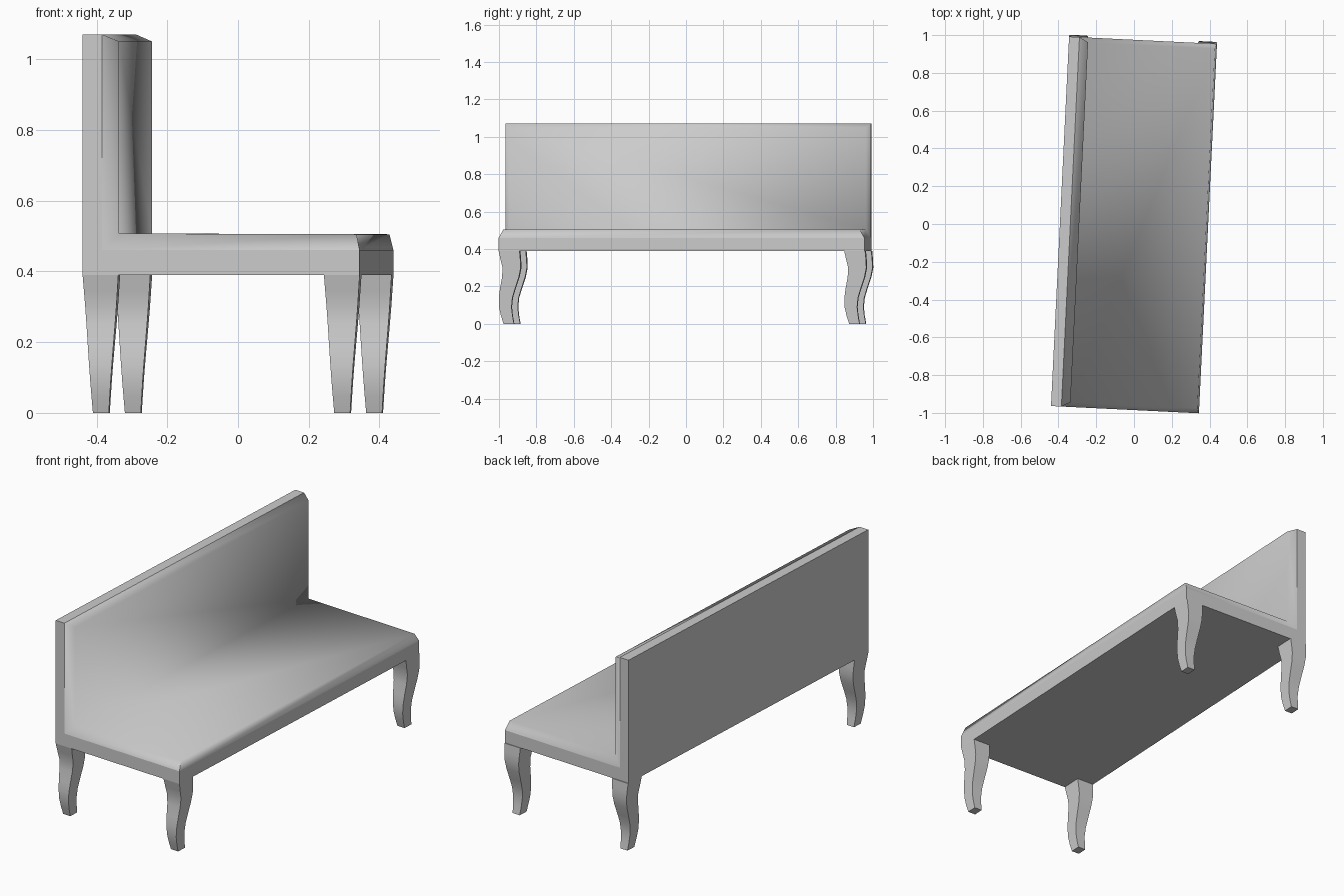
import bpy, math
from mathutils import Matrix

if "Cube" in bpy.data.objects:
    bpy.data.objects.remove(bpy.data.objects["Cube"])

A, B = 0.392, 0.979                  # half depth (x) and half length (y)
Z0, Z1, TOP = 0.39, 0.46, 1.07       # frame underside, seat frame top, back top
PLACE = Matrix.Translation((0, -0.005, 0)) @ Matrix.Rotation(math.radians(-2.8), 4, 'Z')


def make(name, verts, faces, smooth=None):
    me = bpy.data.meshes.new(name)
    me.from_pydata([PLACE @ Matrix.Translation(v).to_translation() for v in verts], [], faces)
    ob = bpy.data.objects.new(name, me)
    bpy.context.collection.objects.link(ob)
    bpy.ops.object.select_all(action='DESELECT')
    ob.select_set(True)
    bpy.context.view_layer.objects.active = ob
    bpy.ops.object.mode_set(mode='EDIT')
    bpy.ops.mesh.select_all(action='SELECT')
    bpy.ops.mesh.normals_make_consistent(inside=False)
    bpy.ops.object.mode_set(mode='OBJECT')
    if smooth:
        bpy.ops.object.shade_smooth_by_angle(angle=math.radians(smooth))
    return ob


# L-shaped frame: seat slab and back board
xb = -0.337
prof = [(-A, Z0), (A, Z0), (A, Z1), (xb, Z1), (xb, TOP), (-A, TOP)]
n = len(prof)
verts = [(x, y, z) for y in (-B, B) for x, z in prof]
faces = [(i, (i + 1) % n, (i + 1) % n + n, i + n) for i in range(n)]
faces += [tuple(range(n))[::-1], tuple(range(n, 2 * n))]
make("bench_frame", verts, faces)

# Padding: bevelled cushion surface over back and seat
outer = [(xb, TOP), (xb, Z1), (A, Z1)]
inner = [(-0.29, 1.05), (-0.29, 0.507), (A - 0.01, 0.505)]
rows = [(-B, outer), (-B + 0.025, inner), (B - 0.025, inner), (B, outer)]
verts = [(x, y, z) for y, p in rows for x, z in p]
faces = [(3 * r + i, 3 * r + i + 1, 3 * r + i + 4, 3 * r + i + 3)
         for r in range(3) for i in range(2)]
faces += [(0, 3, 6, 9), (2, 11, 8, 5)]
pad = make("upholstery", verts, faces, 80)
# open shell: make sure the seat faces up
seat = max(pad.data.polygons, key=lambda p: abs(p.normal.z) * p.area)
if seat.normal.z < 0:
    pad.data.flip_normals()

# Legs: S-curve in y, straight taper in x (z, y min, y max relative to corner)
curve = [(0.39, 0.0, 0.112), (0.345, 0.010, 0.116), (0.30, 0.021, 0.118),
         (0.25, 0.018, 0.108), (0.19, 0.007, 0.088), (0.14, 0.000, 0.073),
         (0.09, 0.001, 0.068), (0.045, 0.011, 0.073), (0.0, 0.025, 0.081)]


def leg(name, cx, y0):
    verts = []
    for z, ya, yb in curve:
        h = 0.0225 + (0.0505 - 0.0225) * z / Z0
        verts += [(cx - h, y0 + ya, z), (cx + h, y0 + ya, z),
                  (cx + h, y0 + yb, z), (cx - h, y0 + yb, z)]
    m = 4 * (len(curve) - 1)
    faces = [(4 * r + i, 4 * r + (i + 1) % 4, 4 * r + 4 + (i + 1) % 4, 4 * r + 4 + i)
             for r in range(len(curve) - 1) for i in range(4)]
    faces += [(0, 1, 2, 3), (m, m + 1, m + 2, m + 3)]
    make(name, verts, faces, 40)


for side, cx in (("back", -A + 0.0505), ("front", A - 0.0505)):
    for end, y0 in (("near", -B), ("far", -B + 1.85)):
        leg(f"{side}_leg_{end}", cx, y0)
